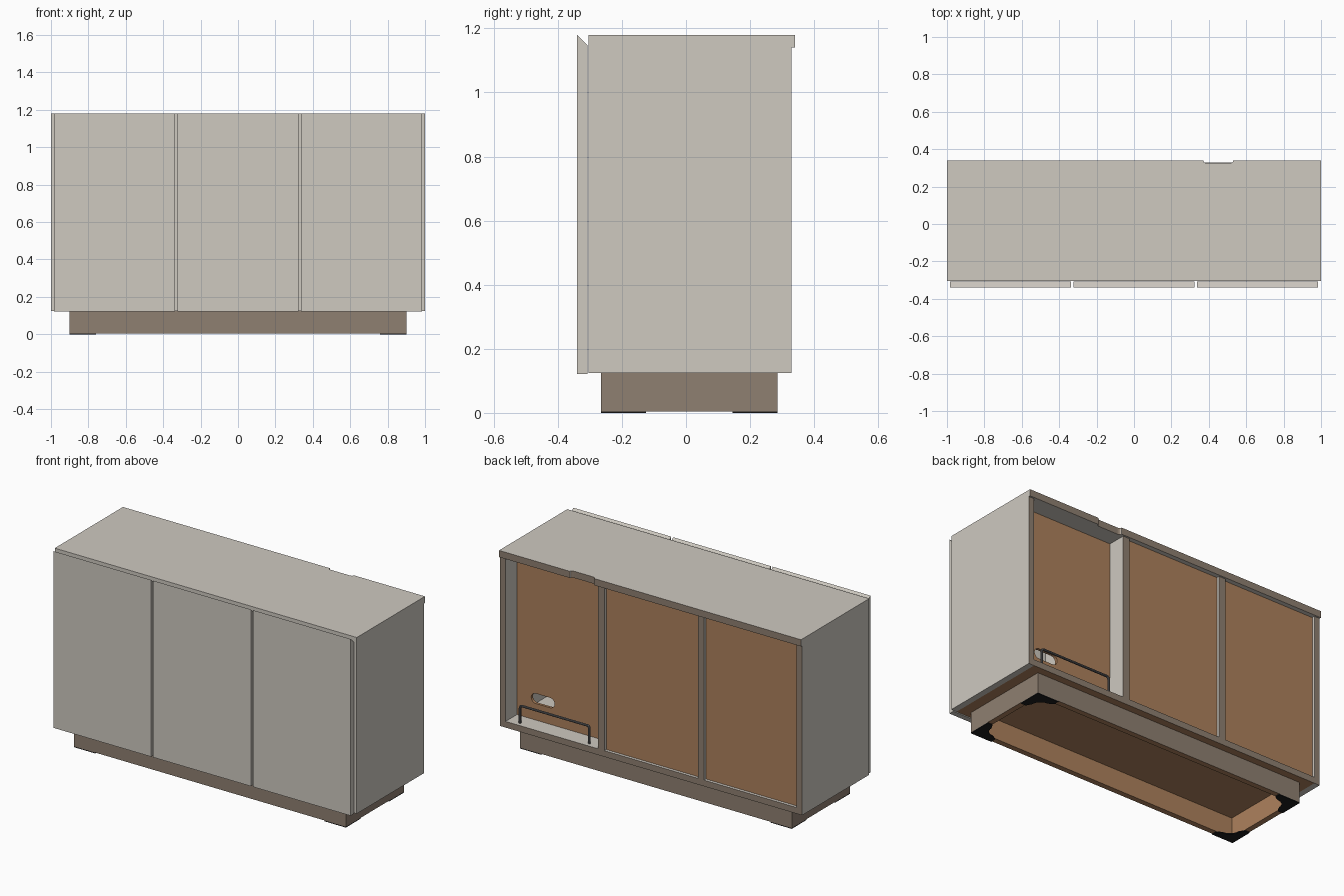
import bpy, bmesh, math
from mathutils import Vector

if "Cube" in bpy.data.objects:
    bpy.data.objects.remove(bpy.data.objects["Cube"])


def mat(name, rgb):
    m = bpy.data.materials.new(name)
    m.diffuse_color = (*rgb, 1)
    m.use_nodes = True
    m.node_tree.nodes["Principled BSDF"].inputs["Base Color"].default_value = m.diffuse_color
    return m


LIGHT = mat("warm light grey", (0.62, 0.585, 0.53))
TAUPE = mat("taupe edging", (0.275, 0.215, 0.165))
WOOD = mat("brown board", (0.42, 0.22, 0.108))
STEEL = mat("dark steel", (0.13, 0.13, 0.135))
BLACK = mat("black plastic", (0.012, 0.012, 0.012))


def finish(name, bm, mats, rule=None):
    bmesh.ops.recalc_face_normals(bm, faces=bm.faces)
    bm.normal_update()
    if rule:
        for f in bm.faces:
            f.material_index = rule(f.normal)
    me = bpy.data.meshes.new(name)
    bm.to_mesh(me)
    bm.free()
    for m in mats:
        me.materials.append(m)
    ob = bpy.data.objects.new(name, me)
    bpy.context.collection.objects.link(ob)
    return ob


def prism(name, pts, offset, mats, rule=None):
    """Extrude a closed flat outline along an offset."""
    bm = bmesh.new()
    face = bm.faces.new([bm.verts.new(p) for p in pts])
    res = bmesh.ops.extrude_face_region(bm, geom=[face], use_keep_orig=True)
    verts = [g for g in res["geom"] if isinstance(g, bmesh.types.BMVert)]
    bmesh.ops.translate(bm, verts=verts, vec=Vector(offset))
    return finish(name, bm, mats, rule)


def box(name, x0, x1, y0, y1, z0, z1, mats, rule=None):
    pts = [(x0, y0, z0), (x1, y0, z0), (x1, y1, z0), (x0, y1, z0)]
    return prism(name, pts, (0, 0, z1 - z0), mats, rule)


def curve_object(name, outlines, material, dims, closed, **settings):
    """Curve from point lists, turned into a mesh object."""
    cu = bpy.data.curves.new(name, "CURVE")
    cu.dimensions = dims
    for key, value in settings.items():
        setattr(cu, key, value)
    for pts in outlines:
        sp = cu.splines.new("POLY")
        sp.points.add(len(pts) - 1)
        for p, co in zip(sp.points, pts):
            p.co = (*co, 1)
        sp.use_cyclic_u = closed
    cu.materials.append(material)
    ob = bpy.data.objects.new(name, cu)
    bpy.context.collection.objects.link(ob)
    bpy.ops.object.select_all(action="DESELECT")
    ob.select_set(True)
    bpy.context.view_layer.objects.active = ob
    bpy.ops.object.convert(target="MESH")
    return bpy.context.view_layer.objects.active


def arc(cx, cy, r, a0, a1, n=8):
    return [(cx + r * math.cos(math.radians(a0 + (a1 - a0) * i / n)),
             cy + r * math.sin(math.radians(a0 + (a1 - a0) * i / n))) for i in range(n + 1)]


FRONT, BACK = -0.305, 0.33
Z0, Z1, ZT = 0.125, 1.14, 1.18
FLOOR = 0.162
T = 0.036
CARCASS = [LIGHT, TAUPE, WOOD]


def carcass_rule(n):
    # taupe edging at the back, bare board underneath
    return 1 if n.y > 0.5 else 0


# top panel with a rounded cable notch in the rear edge
notch = arc(0.515, 0.342, 0.016, 0, -90, 5) + arc(0.386, 0.342, 0.016, -90, -180, 5)
notch = [(x, min(y, 0.34)) for x, y in notch]
outline = [(-1, FRONT), (1, FRONT), (1, 0.34)] + notch + [(-1, 0.34)]
prism("top_panel", [(x, y, Z1) for x, y in outline], (0, 0, ZT - Z1), CARCASS, carcass_rule)

# carcass: sides, dividers and floor
for s, side in ((-1, "left"), (1, "right")):
    a, b = sorted((s, s * (1 - T)))
    box(side + "_side_panel", a, b, FRONT, BACK, Z0, Z1, CARCASS, carcass_rule)
    box(side + "_divider", s * 0.33 - 0.021, s * 0.33 + 0.021, FRONT, BACK, FLOOR, Z1,
        CARCASS, carcass_rule)
box("bottom_panel", -1 + T, 1 - T, FRONT, BACK, Z0, FLOOR, CARCASS,
    lambda n: 2 if n.z < -0.5 else carcass_rule(n))

# shallow-set back panels
for name, a, b in (("left_back_panel", -1 + T, -0.351), ("middle_back_panel", -0.309, 0.309)):
    box(name, a, b, 0.297, 0.312, FLOOR, Z1, [WOOD])

# deep-set back panel with a slot for cables
slot = arc(0.84, 0.291, 0.03, -90, 90) + arc(0.745, 0.291, 0.03, 90, 270)
rect = [(0.351, FLOOR), (1 - T, FLOOR), (1 - T, Z1), (0.351, Z1)]
panel = curve_object("right_back_panel", [[(x, y, 0) for x, y in o] for o in (rect, slot)],
                     WOOD, "2D", True, extrude=0.008, fill_mode="BOTH")
panel.rotation_euler = (math.pi / 2, 0, 0)
panel.location = (0, 0.214, 0)

# cable rail standing on the floor of the open rear bay
rail = [(0.888, FLOOR)] + arc(0.873, 0.252, 0.015, 0, 90, 4) \
    + arc(0.443, 0.252, 0.015, 90, 180, 4) + [(0.428, FLOOR)]
curve_object("cable_rail", [[(x, 0.302, z) for x, z in rail]], STEEL, "3D", False,
             bevel_depth=0.007, bevel_resolution=2, use_fill_caps=True)
bpy.ops.object.shade_smooth_by_angle()

# three doors, top edge bevelled to make a finger pull
for i, side in enumerate(("left", "middle", "right")):
    x = (i - 1) * 0.66 - 0.3235
    prof = [(-0.34, 0.122), (-0.308, 0.122), (-0.308, 1.148), (-0.34, ZT)]
    prism(side + "_door", [(x, y, z) for y, z in prof], (0.647, 0, 0), [LIGHT])

# plinth frame: taupe outside, bare board inside and below
PX, PF, PB, PT = 0.9, -0.265, 0.285, 0.033


def plinth(name, x0, x1, y0, y1, inward):
    box(name, x0, x1, y0, y1, 0.005, Z0, [TAUPE, WOOD],
        lambda n: 1 if n.dot(Vector(inward)) > 0.5 or n.z < -0.5 else 0)


plinth("plinth_front", -PX, PX, PF, PF + PT, (0, 1, 0))
plinth("plinth_back", -PX + PT, PX - PT, PB - PT, PB, (0, -1, 0))
plinth("plinth_left", -PX, -PX + PT, PF + PT, PB, (1, 0, 0))
plinth("plinth_right", PX - PT, PX, PF + PT, PB, (-1, 0, 0))

# thin black corner feet with a hollowed inner edge
foot = [(0, 0), (0.14, 0), (0.14, PT)] + arc(0.11, 0.11, 0.06, 270, 180, 8) + [(PT, 0.14), (0, 0.14)]
for sx, side in ((-1, "left"), (1, "right")):
    for sy, y0, end in ((1, PF, "front"), (-1, PB, "back")):
        prism(f"{end}_{side}_foot", [(sx * (PX - x), y0 + sy * y, 0) for x, y in foot],
              (0, 0, 0.005), [BLACK])
